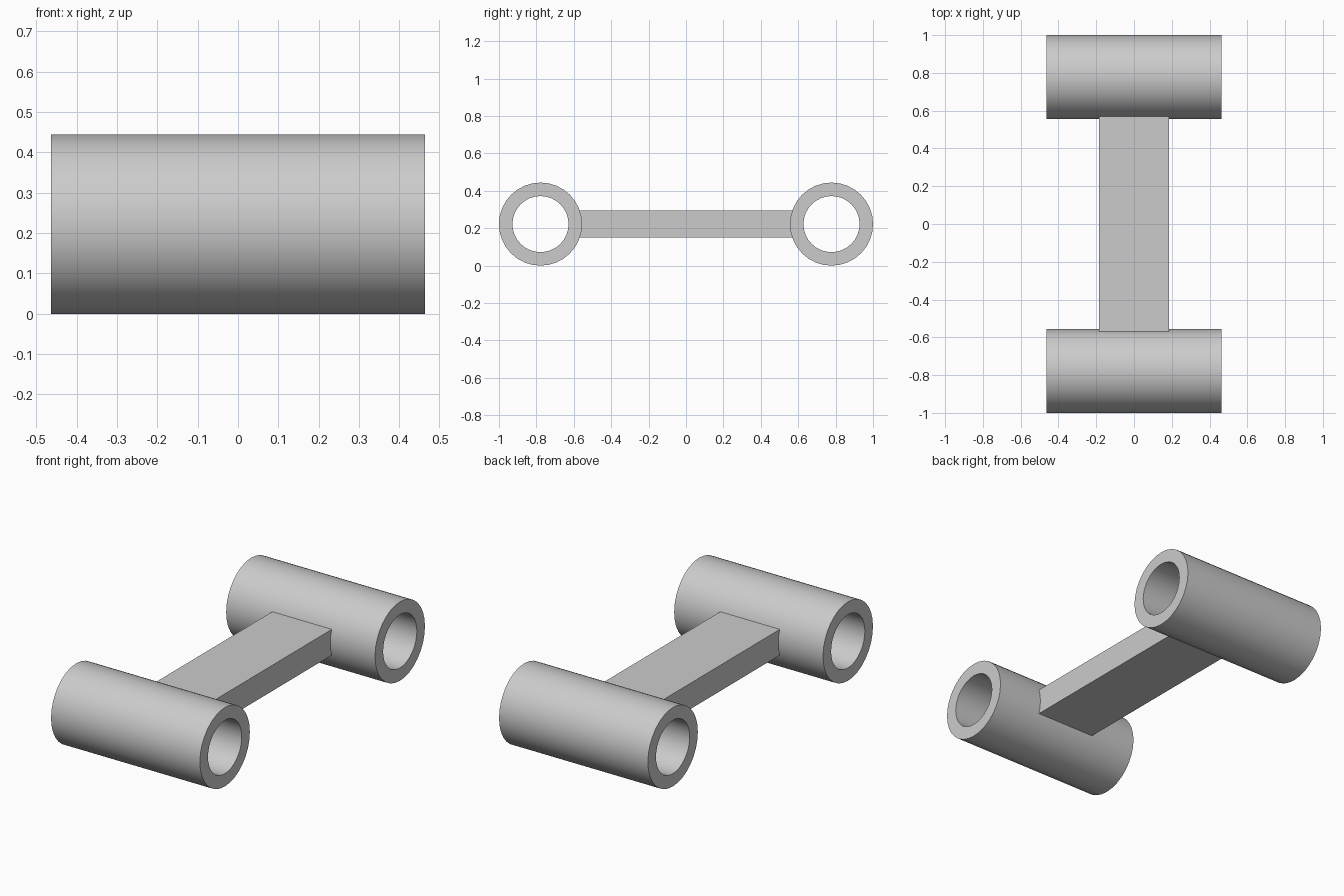
import bpy
import bmesh
import math
from mathutils import Matrix

cube = bpy.data.objects.get("Cube")
if cube:
    bpy.data.objects.remove(cube, do_unlink=True)

RADIUS, BORE, HALF_WIDTH = 0.222, 0.15, 0.463
AXIS_Y = 1 - RADIUS
SIDES = 32

grey = bpy.data.materials.new("light grey")
grey.use_nodes = True
colour = (0.6, 0.6, 0.6, 1)
grey.diffuse_color = colour
grey.node_tree.nodes["Principled BSDF"].inputs["Base Color"].default_value = colour


def add_object(name, bm):
    bmesh.ops.recalc_face_normals(bm, faces=bm.faces)
    mesh = bpy.data.meshes.new(name)
    bm.to_mesh(mesh)
    bm.free()
    mesh.materials.append(grey)
    obj = bpy.data.objects.new(name, mesh)
    bpy.context.collection.objects.link(obj)
    return obj


def add_tube(name, y):
    # Spin a rectangular wall section around the x axis
    bm = bmesh.new()
    section = [(-HALF_WIDTH, BORE), (HALF_WIDTH, BORE),
               (HALF_WIDTH, RADIUS), (-HALF_WIDTH, RADIUS)]
    verts = [bm.verts.new((x, y, RADIUS + r)) for x, r in section]
    edges = [bm.edges.new((verts[i], verts[i - 1])) for i in range(len(verts))]
    bmesh.ops.spin(bm, geom=verts + edges, cent=(0, y, RADIUS), axis=(1, 0, 0),
                   angle=math.tau, steps=SIDES, use_merge=True)
    bmesh.ops.remove_doubles(bm, verts=bm.verts, dist=0.0001)
    obj = add_object(name, bm)
    bpy.ops.object.select_all(action="DESELECT")
    obj.select_set(True)
    bpy.context.view_layer.objects.active = obj
    bpy.ops.object.shade_smooth_by_angle(angle=math.radians(30))


# Two sleeves, front and back
add_tube("front_sleeve", -AXIS_Y)
add_tube("back_sleeve", AXIS_Y)

# Flat bar joining the sleeves
bar = bmesh.new()
bmesh.ops.create_cube(bar, size=1, matrix=Matrix.Translation((0, 0, RADIUS))
                      @ Matrix.Diagonal((0.37, 1.138, 0.145, 1)))
add_object("connecting_bar", bar)
